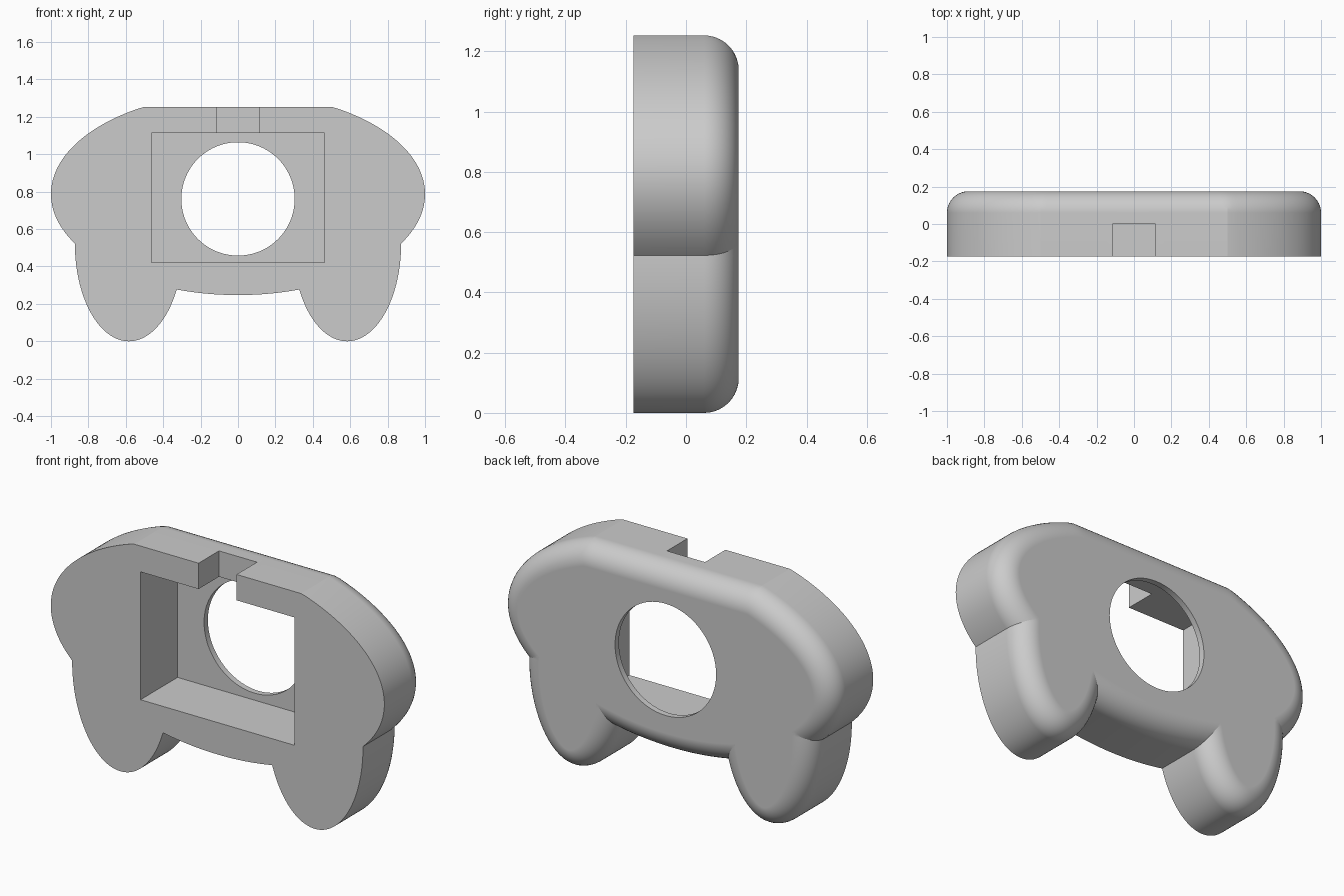
import bpy, bmesh, math

cube = bpy.data.objects.get("Cube")
if cube:
    bpy.data.objects.remove(cube, do_unlink=True)

HALF = 0.175      # half of the shell depth
FILLET = 0.115    # rounding of the back rim
STEPS = 10
SIDES = 192
FLAT_TOP = 1.253

grey = bpy.data.materials.new("plain grey")
grey.use_nodes = True
grey.diffuse_color = (0.6, 0.6, 0.6, 1)
grey.node_tree.nodes["Principled BSDF"].inputs["Base Color"].default_value = (0.6, 0.6, 0.6, 1)


def finish(name, bm):
    bmesh.ops.recalc_face_normals(bm, faces=bm.faces[:])
    mesh = bpy.data.meshes.new(name)
    bm.to_mesh(mesh)
    bm.free()
    mesh.materials.append(grey)
    obj = bpy.data.objects.new(name, mesh)
    bpy.context.collection.objects.link(obj)
    return obj


def rounded_slab(name, cx, cz, a, b, top):
    """Elliptical slab, sharp at the front, filleted at the back, cut flat at top."""
    layers = [(-HALF, 0.0)]
    for k in range(STEPS + 1):
        ang = k / STEPS * math.pi / 2
        layers.append((HALF - FILLET + FILLET * math.sin(ang), FILLET * (1 - math.cos(ang))))
    bm = bmesh.new()
    rings = []
    for y, inset in layers:
        ring = []
        for i in range(SIDES):
            t = 2 * math.pi * i / SIDES
            nx, nz = math.cos(t) / a, math.sin(t) / b
            n = math.hypot(nx, nz)
            x = cx + a * math.cos(t) - inset * nx / n
            z = cz + b * math.sin(t) - inset * nz / n
            ring.append(bm.verts.new((x, y, min(z, top - inset))))
        rings.append(ring)
    for lower, upper in zip(rings, rings[1:]):
        for i in range(SIDES):
            j = (i + 1) % SIDES
            bm.faces.new((lower[i], lower[j], upper[j], upper[i]))
    bm.faces.new(rings[0])
    bm.faces.new(rings[-1])
    return finish(name, bm)


def box(name, x, y0, y1, z0, z1):
    bm = bmesh.new()
    bmesh.ops.create_cube(bm, size=1)
    for v in bm.verts:
        v.co = (x if v.co.x > 0 else -x, y1 if v.co.y > 0 else y0, z1 if v.co.z > 0 else z0)
    return finish(name, bm)


def combine(target, tool, operation):
    tool.hide_render = True
    bpy.context.view_layer.objects.active = target
    mod = target.modifiers.new(operation.lower(), 'BOOLEAN')
    mod.operation = operation
    mod.solver = 'EXACT'
    mod.object = tool
    bpy.ops.object.modifier_apply(modifier=mod.name)
    bpy.data.objects.remove(tool, do_unlink=True)


# Wide oval shell with two hanging grips
shell = rounded_slab("controller_shell", 0, 0.787, 1.0, 0.54, FLAT_TOP)
for side, name in ((1, "left_grip"), (-1, "right_grip")):
    combine(shell, rounded_slab(name, side * 0.583, 0.52, 0.289, 0.52, 2), 'UNION')

# Deep front pocket and cable notch in the top edge
combine(shell, box("pocket_cutter", 0.462, -0.4, 0.142, 0.42, 1.113), 'DIFFERENCE')
combine(shell, box("notch_cutter", 0.114, -0.4, 0.0, 1.0, 1.5), 'DIFFERENCE')

# Round opening through the back wall
bpy.ops.mesh.primitive_cylinder_add(vertices=96, radius=0.303, depth=1,
                                    location=(0, 0, 0.761), rotation=(math.pi / 2, 0, 0))
hole = bpy.context.object
hole.name = "hole_cutter"
hole.data.materials.append(grey)
combine(shell, hole, 'DIFFERENCE')

# Smooth curves, crisp edges
bpy.ops.object.select_all(action='DESELECT')
shell.select_set(True)
bpy.context.view_layer.objects.active = shell
bpy.ops.object.shade_smooth_by_angle(angle=math.radians(14))
weighted = shell.modifiers.new("even shading", 'WEIGHTED_NORMAL')
weighted.keep_sharp = True
